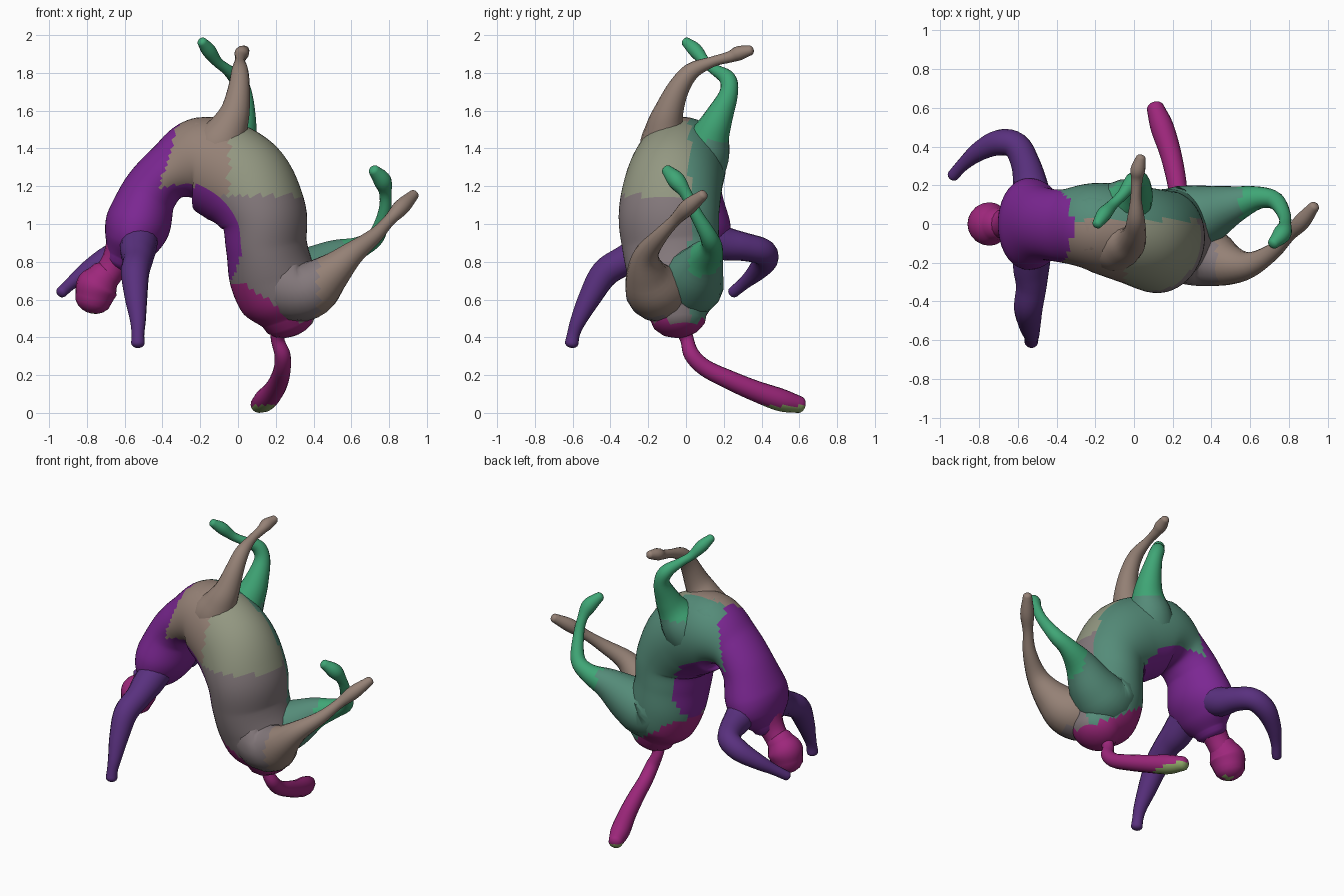
import bpy, bmesh, math
from mathutils import Vector

if "Cube" in bpy.data.objects:
    bpy.data.objects.remove(bpy.data.objects["Cube"])

COLS = {"purple": (.20, .02, .29), "magenta": (.34, .02, .20), "violet": (.10, .03, .21),
        "brown": (.30, .22, .18), "sage": (.29, .31, .22), "mauve": (.23, .19, .20),
        "teal": (.09, .26, .19), "green": (.05, .38, .18), "lime": (.28, .40, .14)}
MATS = {}
for n, c in COLS.items():
    MATS[n] = bpy.data.materials.new(n)
    MATS[n].diffuse_color = (*c, 1)


def spline(pts, n):
    """Smooth resampling of (x, y, z, a, b) stations."""
    P = [Vector(p) for p in pts]
    P = [P[0] * 2 - P[1]] + P + [P[-1] * 2 - P[-2]]
    out = []
    for i in range(1, len(P) - 2):
        a, b, c, d = P[i - 1:i + 3]
        for k in range(n):
            t = k / n
            out.append((b * 2 + (c - a) * t + (a * 2 - b * 5 + c * 4 - d) * t * t
                        + (b * 3 - a - c * 3 + d) * t ** 3) * .5)
    return out + [P[-2]]


def tube(name, pts, colour, sides=16, steps=5, side=(0, 1, 0), cap=.7):
    """Organic limb: ellipse rings along a path with rounded ends.
    Stations are x, y, z, radius or x, y, z, depth radius, width radius."""
    S = spline([p if len(p) == 5 else (*p, p[3]) for p in pts], steps)
    C = [Vector(s[:3]) for s in S]
    T = [(C[min(i + 1, len(C) - 1)] - C[max(i - 1, 0)]).normalized() for i in range(len(C))]
    w = Vector(side)
    rings = []
    for s, c, t in zip(S, C, T):
        w = (w - t * w.dot(t)).normalized()
        rings.append((c, t, w.copy(), max(s[3], .01), max(s[4], .01)))

    def dome(r, sign):
        c, t, w, a, b = r
        return [(c + t * sign * min(a, b) * cap * math.sin(q), t, w,
                 a * math.cos(q), b * math.cos(q)) for q in (.4, .8, 1.15, 1.42)]
    rings = dome(rings[0], -1)[::-1] + rings + dome(rings[-1], 1)
    bm = bmesh.new()
    loops = []
    for c, t, w, a, b in rings:
        d = t.cross(w)
        loops.append([bm.verts.new(c + w * b * math.cos(q) + d * a * math.sin(q))
                      for q in (math.tau * k / sides for k in range(sides))])
    for l, m in zip(loops, loops[1:]):
        for k in range(sides):
            j = (k + 1) % sides
            bm.faces.new((l[k], l[j], m[j], m[k]))
    bm.faces.new(loops[0][::-1])
    bm.faces.new(loops[-1])
    bmesh.ops.recalc_face_normals(bm, faces=bm.faces)
    me = bpy.data.meshes.new(name)
    names = []
    for f in bm.faces:
        n = colour(f.calc_center_median()) if callable(colour) else colour
        if n not in names:
            names.append(n)
            me.materials.append(MATS[n])
        f.material_index = names.index(n)
        f.smooth = True
    bm.to_mesh(me)
    bm.free()
    ob = bpy.data.objects.new(name, me)
    bpy.context.collection.objects.link(ob)
    return ob


def body_colour(p):
    if p.z < .72 - .7 * p.x and p.z < .7 or p.z < .5:
        return "magenta"
    if p.x + .3 * (1.3 - p.z) < -.39 or math.hypot(p.x + .3, p.z - .9) < .32:
        return "purple"
    if p.y > .02:
        return "teal"
    if p.z < 1.16:
        return "mauve"
    return "sage" if p.x > -.05 else "brown"


# Torso and horse barrel, one arched body from neck to rump
tube("torso_and_barrel", [
    (-.615, 0, .82, .085, .12), (-.575, 0, .9, .14, .215), (-.53, 0, 1.01, .172, .235),
    (-.47, 0, 1.17, .15, .19), (-.365, -.01, 1.285, .155, .19), (-.2, -.015, 1.335, .245, .23),
    (.01, -.06, 1.24, .265, .255), (.13, -.09, 1.07, .23, .268), (.15, -.08, .9, .212, .26),
    (.18, -.06, .74, .225, .245), (.235, -.05, .61, .215, .215), (.27, -.04, .52, .15, .15)],
    body_colour, sides=48, steps=9)

# Chest bulge of the horse, above the front leg roots
tube("chest", [(-.2, .06, 1.4, .15), (-.2, 0, 1.41, .165), (-.19, -.07, 1.405, .16)],
     body_colour, sides=24, side=(1, 0, 0))

# Neck and head
tube("neck", [(-.58, 0, .9, .13), (-.65, 0, .8, .08), (-.72, 0, .7, .075)], "magenta")
tube("head", [(-.71, 0, .735, .085), (-.745, 0, .68, .112), (-.765, 0, .615, .098)],
     lambda p: "lime" if p.z < .54 else "magenta", sides=20, cap=.8)

# Arms
tube("arm_front", [(-.52, -.1, .95, .1), (-.53, -.22, .87, .095), (-.53, -.32, .82, .08),
                   (-.545, -.43, .75, .075), (-.54, -.51, .62, .06), (-.53, -.57, .5, .042),
                   (-.53, -.595, .43, .034), (-.53, -.605, .38, .036)], "violet")
tube("arm_back", [(-.52, .1, .96, .1), (-.535, .2, .91, .09), (-.56, .31, .89, .075),
                  (-.61, .405, .865, .07), (-.7, .42, .82, .066), (-.8, .375, .76, .05),
                  (-.88, .31, .7, .034), (-.935, .25, .65, .03)], "violet", side=(0, 0, 1))

# Raised front legs
tube("front_leg_near", [(-.16, -.04, 1.3, .16), (-.1, -.1, 1.42, .15), (-.05, -.11, 1.52, .105),
                        (-.015, -.09, 1.61, .078), (.005, -.04, 1.73, .058), (.01, .03, 1.82, .045),
                        (.01, .14, 1.87, .028), (.015, .23, 1.895, .03), (.02, .28, 1.915, .038),
                        (.035, .34, 1.93, .026)],
     "brown", side=(1, 0, 0))
tube("front_leg_far", [(-.12, .0, 1.25, .17), (-.05, .09, 1.38, .145), (0, .135, 1.49, .1),
                       (.02, .175, 1.58, .075), (.025, .225, 1.7, .05), (-.005, .22, 1.78, .044),
                       (-.06, .15, 1.83, .029), (-.11, .1, 1.87, .028), (-.155, .05, 1.93, .038),
                       (-.19, 0, 1.975, .026)],
     lambda p: "teal" if p.z < 1.45 else "green", side=(1, 0, 0))

# Kicking hind legs
tube("hind_leg_near", [(.16, -.06, .82, .17), (.26, -.12, .69, .185), (.38, -.17, .67, .16),
                       (.49, -.21, .75, .108), (.6, -.21, .85, .066), (.72, -.14, .945, .042),
                       (.8, -.06, 1.03, .032), (.865, .01, 1.1, .043), (.93, .09, 1.165, .028)],
     lambda p: "mauve" if p.x < .42 else "brown")
tube("hind_leg_far", [(.16, .0, .82, .17), (.25, .02, .7, .18), (.37, .05, .74, .155),
                      (.51, .1, .83, .1), (.64, .135, .885, .06), (.73, .12, .945, .046),
                      (.775, .05, 1.07, .034), (.78, 0, 1.17, .032), (.765, -.05, 1.24, .047),
                      (.72, -.1, 1.295, .03)],
     lambda p: "teal" if p.x < .55 else "green")

# Tail sweeping to the back
tube("tail", [(.22, -.02, .47, .05), (.21, .005, .4, .036), (.235, .03, .32, .042),
              (.235, .1, .25, .045), (.22, .22, .19, .05), (.19, .36, .13, .055),
              (.145, .5, .08, .06), (.11, .6, .055, .045)],
     lambda p: "lime" if p.z < .05 else "magenta", side=(1, 0, 0))

# Rest the lowest point on the floor
obs = list(bpy.context.collection.objects)
low = min(v.co.z for o in obs for v in o.data.vertices)
for o in obs:
    o.location.z -= low

for m in bpy.data.materials:
    if m.users and not m.is_grease_pencil:
        m.use_nodes = True
        m.node_tree.nodes["Principled BSDF"].inputs["Base Color"].default_value = m.diffuse_color
